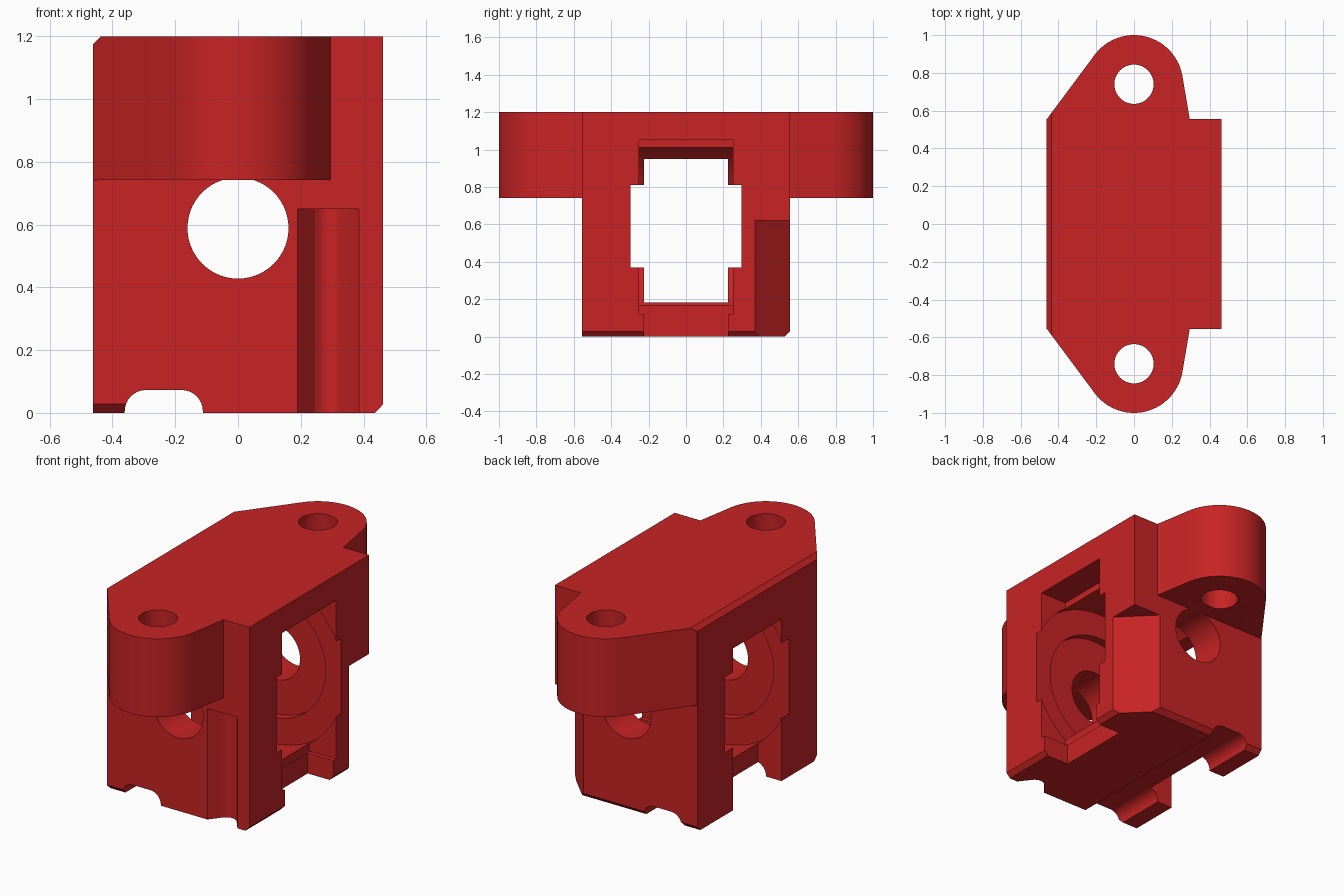
import bpy, bmesh, math
from mathutils import Vector

if "Cube" in bpy.data.objects:
    bpy.data.objects.remove(bpy.data.objects["Cube"])

red = bpy.data.materials.new("red plastic")
red.diffuse_color = (0.58, 0.017, 0.018, 1)
red.use_nodes = True
red.node_tree.nodes["Principled BSDF"].inputs["Base Color"].default_value = red.diffuse_color


def prism(name, pts, axis, lo, hi):
    """Extrude a 2D profile along one axis; the other two axes keep their order."""
    def place(p, h):
        return {"x": (h, p[0], p[1]), "y": (p[0], h, p[1]), "z": (p[0], p[1], h)}[axis]
    bm = bmesh.new()
    low = [bm.verts.new(place(p, lo)) for p in pts]
    high = [bm.verts.new(place(p, hi)) for p in pts]
    bm.faces.new(low)
    bm.faces.new(high)
    for i in range(len(pts)):
        j = (i + 1) % len(pts)
        bm.faces.new((low[i], low[j], high[j], high[i]))
    bmesh.ops.recalc_face_normals(bm, faces=bm.faces)
    mesh = bpy.data.meshes.new(name)
    bm.to_mesh(mesh)
    bm.free()
    obj = bpy.data.objects.new(name, mesh)
    bpy.context.collection.objects.link(obj)
    return obj


def arc(cx, cy, r, a0, a1, n):
    return [(cx + r * math.cos(math.radians(a0 + (a1 - a0) * i / n)),
             cy + r * math.sin(math.radians(a0 + (a1 - a0) * i / n))) for i in range(n + 1)]


def circle(cx, cy, r, n=64):
    return arc(cx, cy, r, 0, 360, n)[:-1]


def rect(a0, a1, b0, b1):
    return [(a0, b0), (a1, b0), (a1, b1), (a0, b1)]


# Body block with small chamfers at lower right and upper left
body = prism("motor_housing", [(-0.462, 0), (0.437, 0), (0.462, 0.027), (0.462, 1.2),
                               (-0.437, 1.2), (-0.462, 1.175)], "y", -0.555, 0.555)
body.name = "bearing_housing"


def combine(tool, op):
    mod = body.modifiers.new(tool.name, "BOOLEAN")
    mod.operation, mod.solver, mod.object = op, "EXACT", tool
    bpy.context.view_layer.update()
    mesh = bpy.data.meshes.new_from_object(body.evaluated_get(bpy.context.evaluated_depsgraph_get()))
    body.modifiers.clear()
    body.data = mesh
    bpy.data.objects.remove(tool)


def cut(name, pts, axis, lo, hi):
    combine(prism(name, pts, axis, lo, hi), "DIFFERENCE")


# Mounting ears, mirrored front and back
ear = [(0.295, 0.5), (0.295, 0.555)] + arc(0, 0.74, 0.26, 10, 142, 28) + [(-0.4615, 0.555), (-0.4365, 0.5)]
for s in (1, -1):
    combine(prism("ear", [(x, s * y) for x, y in ear], "z", 0.742, 1.2), "UNION")

# Upper left edge chamfer across the ears
cut("edge_cut", [(-0.5, 1.1372), (-0.5, 1.3), (-0.337, 1.3)], "y", -0.7, 0.7)

# Screw holes in the ears
for s in (1, -1):
    cut("screw_hole", circle(0, s * 0.74, 0.104, 48), "z", 0.6, 1.3)

# Round chamber, bearing recesses and shaft bore along y
CZ = 0.589
cut("chamber", circle(0, CZ, 0.512, 96), "y", -0.297, 0.297)
cut("bearing_recess", circle(0, CZ, 0.36, 72), "y", -0.345, 0.345)
cut("shaft_bore", circle(0, CZ, 0.161, 56), "y", -0.8, 0.8)

# Side windows: wider on the right, open to the bottom on both sides
cut("right_window", rect(-0.25, 0.25, 0.12, 1.05), "x", 0.29, 0.6)
cut("right_notch", rect(-0.225, 0.225, -0.1, 0.2), "x", 0.295, 0.6)
cut("left_window", rect(-0.225, 0.225, -0.1, 0.95), "x", -0.6, -0.31)

# Channel under the base with rounded upper corners
cut("base_channel", [(-0.112, -0.1)] + arc(-0.18, 0.005, 0.068, 0, 90, 8)
    + arc(-0.293, 0.005, 0.068, 90, 180, 8) + [(-0.361, -0.1)], "y", -0.7, 0.7)

# Vertical groove on the front
cut("front_groove", [(0.17, -0.58), (0.19, -0.555), (0.245, -0.485)]
    + arc(0.288, -0.52, 0.055, 140, 40, 8) + [(0.385, -0.555), (0.385, -0.58)], "z", -0.1, 0.65)

# Large corner chamfer at the lower back right
cut("corner_cut", [(0.48, 0.352), (0.257, 0.575), (0.48, 0.575)], "z", -0.1, 0.62)

# Small bottom chamfers on the back edge and front left foot
cut("back_edge", [(0.507, -0.02), (0.575, 0.048), (0.575, -0.02)], "x", -0.6, 0.6)
cut("foot_edge", [(-0.507, -0.02), (-0.575, 0.048), (-0.575, -0.02)], "x", -0.6, -0.3)

body.data.materials.clear()
body.data.materials.append(red)
for p in body.data.polygons:
    p.material_index = 0
bpy.context.view_layer.objects.active = body
body.select_set(True)
bpy.ops.object.shade_smooth_by_angle(angle=math.radians(25))
